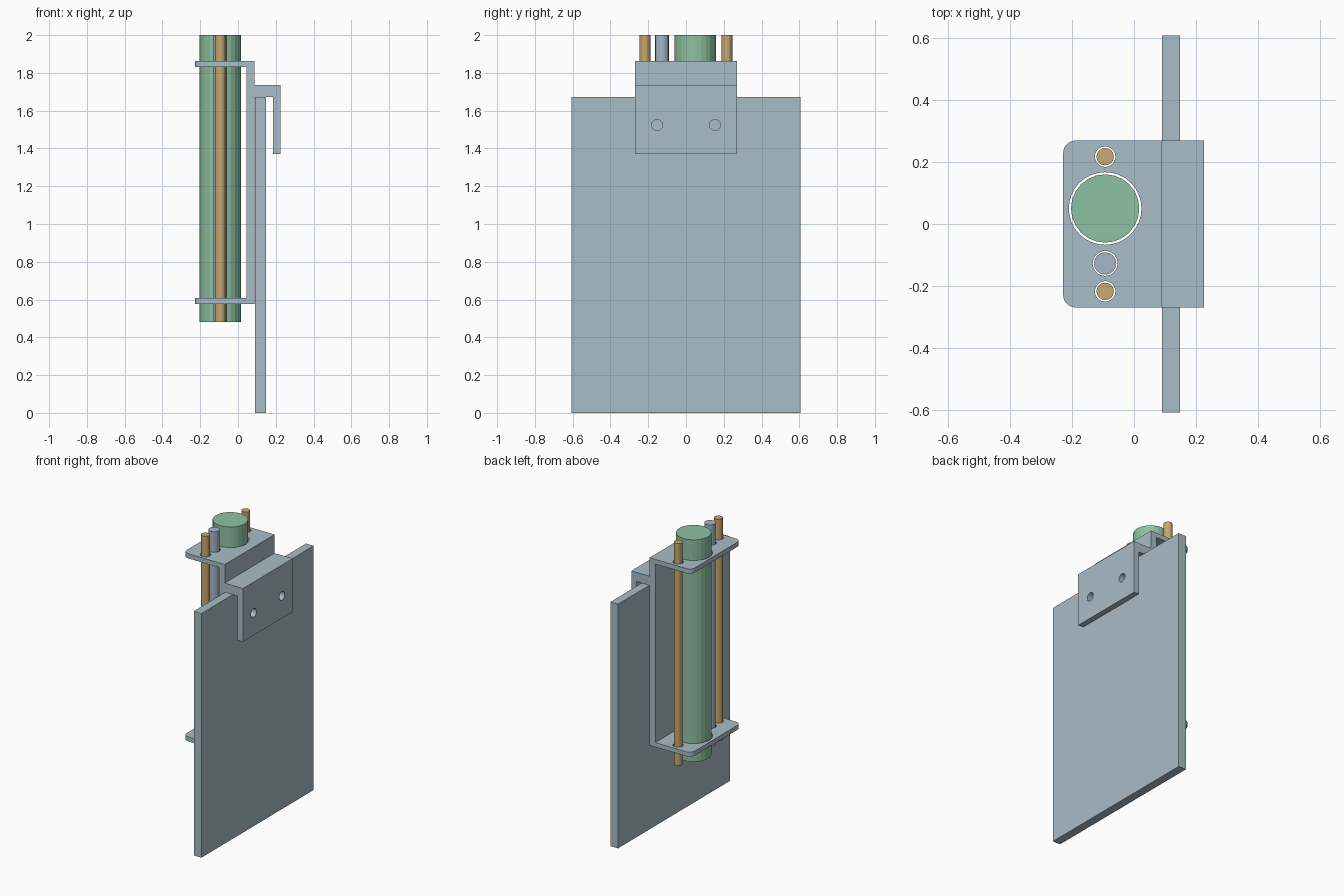
import bpy, bmesh, math

if "Cube" in bpy.data.objects:
    bpy.data.objects.remove(bpy.data.objects["Cube"])


def material(name, rgb):
    m = bpy.data.materials.new(name)
    m.diffuse_color = (*rgb, 1)
    m.use_nodes = True
    m.node_tree.nodes["Principled BSDF"].inputs["Base Color"].default_value = m.diffuse_color
    return m


steel = material("blue grey", (0.40, 0.51, 0.57))
pale = material("pale steel blue", (0.38, 0.47, 0.58))
green = material("soft green", (0.275, 0.533, 0.366))
tan = material("tan", (0.578, 0.392, 0.162))


def finish(name, bm, mat=None):
    bmesh.ops.recalc_face_normals(bm, faces=bm.faces)
    me = bpy.data.meshes.new(name)
    bm.to_mesh(me)
    bm.free()
    ob = bpy.data.objects.new(name, me)
    bpy.context.collection.objects.link(ob)
    if mat:
        me.materials.append(mat)
    return ob


def extruded(bm, profile, half_y):
    """Closed x-z profile extruded symmetrically along y."""
    face = bm.faces.new([bm.verts.new((x, -half_y, z)) for x, z in profile])
    out = bmesh.ops.extrude_face_region(bm, geom=[face])
    verts = [g for g in out["geom"] if isinstance(g, bmesh.types.BMVert)]
    bmesh.ops.translate(bm, verts=verts, vec=(0, 2 * half_y, 0))


def cylinder(name, r, sides, start, end, mat=None):
    """Cylinder along z or x between two points."""
    bm = bmesh.new()
    (x0, y0, z0), (x1, y1, z1) = start, end
    along_x = x1 != x0
    depth = (x1 - x0) if along_x else (z1 - z0)
    bmesh.ops.create_cone(bm, cap_ends=True, segments=sides, radius1=r, radius2=r, depth=depth)
    if along_x:
        for v in bm.verts:
            v.co = (v.co.z, v.co.y, -v.co.x)
    bmesh.ops.translate(bm, verts=bm.verts, vec=((x0 + x1) / 2, (y0 + y1) / 2, (z0 + z1) / 2))
    return finish(name, bm, mat)


# Flat board
bm = bmesh.new()
extruded(bm, [(0.09, 0), (0.148, 0), (0.148, 1.672), (0.09, 1.672)], 0.607)
finish("board", bm, steel)

# Bracket: two shelves, back plate and hook over the board
bm = bmesh.new()
extruded(bm, [(-0.228, 0.577), (0.088, 0.577), (0.088, 1.673), (0.185, 1.673),
              (0.185, 1.37), (0.226, 1.37), (0.226, 1.735), (0.088, 1.735),
              (0.088, 1.862), (-0.228, 1.862), (-0.228, 1.83), (0.044, 1.83),
              (0.044, 0.608), (-0.228, 0.608)], 0.269)
# Round the outer corners of both shelves
corners = [e for e in bm.edges
           if all(v.co.x < -0.22 for v in e.verts)
           and abs(e.verts[0].co.y - e.verts[1].co.y) < 1e-4]
bmesh.ops.bevel(bm, geom=corners, offset=0.04, segments=6, profile=0.5, affect='EDGES')
bracket = finish("bracket", bm, steel)

# Rods: name, y, radius, hole radius, sides, colour
ROD_X = -0.093
rods = [("main_tube", 0.05, 0.11, 0.117, 24, green),
        ("plain_rod", -0.127, 0.036, 0.040, 16, pale),
        ("end_rod_back", 0.217, 0.028, 0.033, 16, tan),
        ("end_rod_front", -0.217, 0.028, 0.033, 16, tan)]
cutters = []
for name, y, r, hole, sides, mat in rods:
    cylinder(name, r, sides, (ROD_X, y, 0.48), (ROD_X, y, 2.0), mat)
    cutters.append(cylinder(name + "_hole_cutter", hole, 32,
                            (ROD_X, y, 0.4), (ROD_X, y, 2.1)))

# Screw holes through the hook lip
for side in (-1, 1):
    cutters.append(cylinder("screw_hole_cutter", 0.029, 20,
                            (0.165, side * 0.153, 1.524), (0.25, side * 0.153, 1.524)))

for c in cutters:
    c.hide_render = True
    c.display_type = 'WIRE'
    b = bracket.modifiers.new("hole", 'BOOLEAN')
    b.operation = 'DIFFERENCE'
    b.solver = 'EXACT'
    b.object = c
